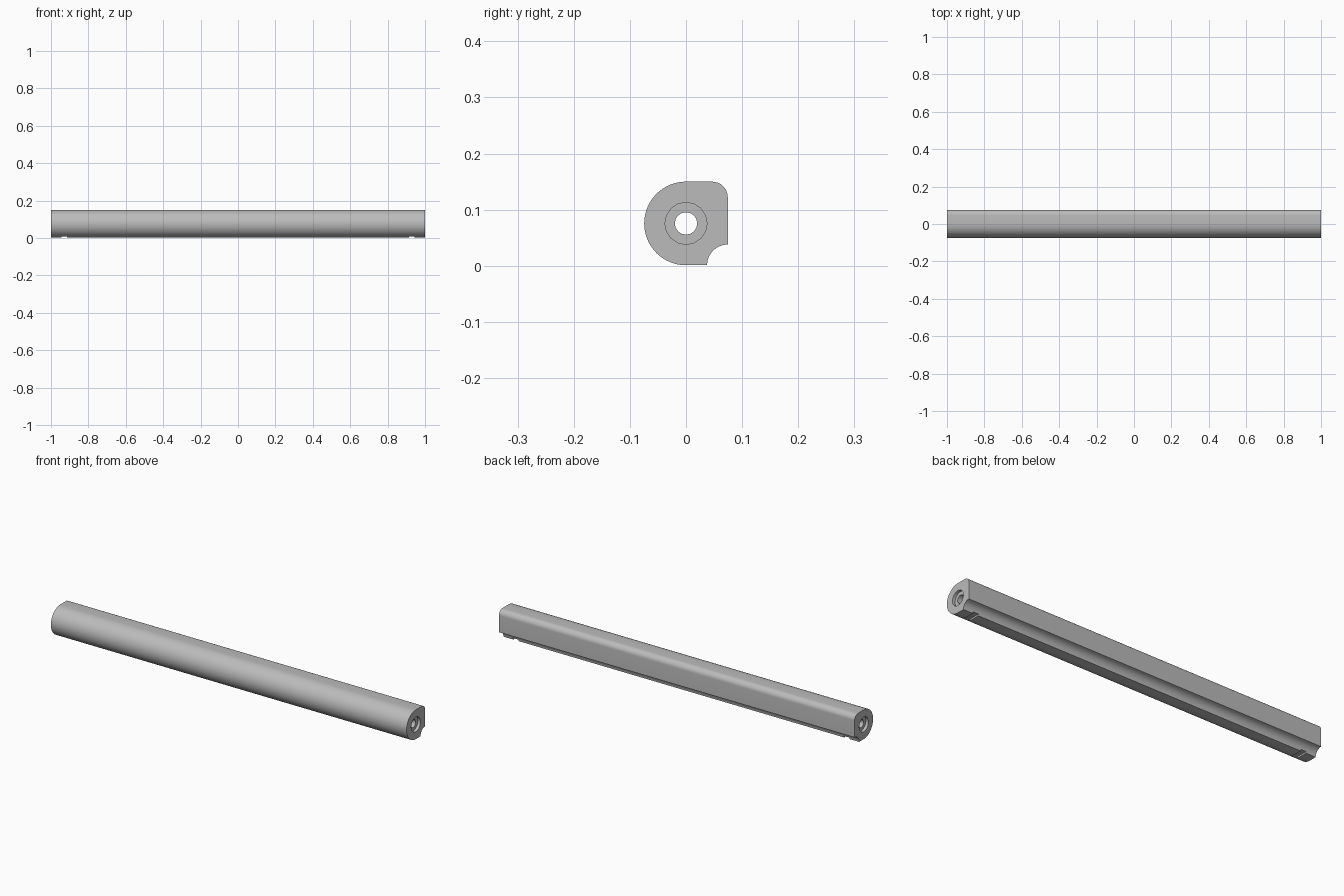
import bpy
import bmesh
from math import sin, cos, pi, radians
from mathutils import Matrix, Vector

cube = bpy.data.objects.get("Cube")
if cube:
    bpy.data.objects.remove(cube, do_unlink=True)

HALF = 1.0        # half length of the bar
R = 0.0745        # radius of the round front
CZ = 0.0755       # height of the bore axis
GROOVE = 0.037    # radius of the concave lower back corner
CORNER = 0.028    # radius of the upper back corner

grey = bpy.data.materials.new("satin_grey")
grey.use_nodes = True
grey.diffuse_color = (0.5, 0.5, 0.5, 1)
grey.node_tree.nodes["Principled BSDF"].inputs["Base Color"].default_value = (0.5, 0.5, 0.5, 1)


def arc(cy, cz, r, start, end, steps):
    """Points on an arc in the y-z plane, angles in degrees."""
    angles = [radians(start + (end - start) * i / steps) for i in range(steps + 1)]
    return [(cy + r * cos(a), cz + r * sin(a)) for a in angles]


def add_object(name, bm):
    bmesh.ops.recalc_face_normals(bm, faces=bm.faces)
    mesh = bpy.data.meshes.new(name)
    bm.to_mesh(mesh)
    bm.free()
    mesh.materials.append(grey)
    obj = bpy.data.objects.new(name, mesh)
    bpy.context.collection.objects.link(obj)
    return obj


def cut(target, cutter):
    """Subtract the cutter from the target, then discard it."""
    cutter.hide_render = True
    mod = target.modifiers.new("cut", 'BOOLEAN')
    mod.operation = 'DIFFERENCE'
    mod.solver = 'EXACT'
    mod.object = cutter
    bpy.context.view_layer.objects.active = target
    bpy.ops.object.modifier_apply(modifier=mod.name)
    bpy.data.objects.remove(cutter, do_unlink=True)


def rod_cutter(name, radius, length, x):
    bm = bmesh.new()
    matrix = Matrix.Translation((x, 0, CZ)) @ Matrix.Rotation(pi / 2, 4, 'Y')
    bmesh.ops.create_cone(bm, cap_ends=True, segments=16, radius1=radius,
                          radius2=radius, depth=length, matrix=matrix)
    return add_object(name, bm)


def box_cutter(name, centre, size):
    bm = bmesh.new()
    matrix = Matrix.Translation(centre) @ Matrix.Diagonal((*size, 1))
    bmesh.ops.create_cube(bm, size=1, matrix=matrix)
    return add_object(name, bm)


# Bar: round front, flat back, rounded upper corner, concave lower corner
profile = arc(0, CZ, R, 90, 270, 32)
profile += arc(R, CZ - R, GROOVE, 180, 90, 8)
profile += arc(R - CORNER, CZ + R - CORNER, CORNER, 0, 90, 8)
bm = bmesh.new()
end = bm.faces.new([bm.verts.new((-HALF, y, z)) for y, z in profile])
result = bmesh.ops.extrude_face_region(bm, geom=[end], use_keep_orig=True)
moved = [v for v in result["geom"] if isinstance(v, bmesh.types.BMVert)]
bmesh.ops.translate(bm, verts=moved, vec=Vector((2 * HALF, 0, 0)))
bar = add_object("bar", bm)

# Through bore, with a shallow counterbore and a bottom slot at each end
cut(bar, rod_cutter("bore_cutter", 0.02, 2.2, 0))
for side in (-1, 1):
    cut(bar, rod_cutter("counterbore_cutter", 0.0375, 0.03, side * HALF))
    cut(bar, box_cutter("slot_cutter", (side * 0.93, 0, 0), (0.03, 0.2, 0.018)))

bpy.ops.object.select_all(action='DESELECT')
bar.select_set(True)
bpy.context.view_layer.objects.active = bar
bpy.ops.object.shade_smooth_by_angle(angle=radians(30))
